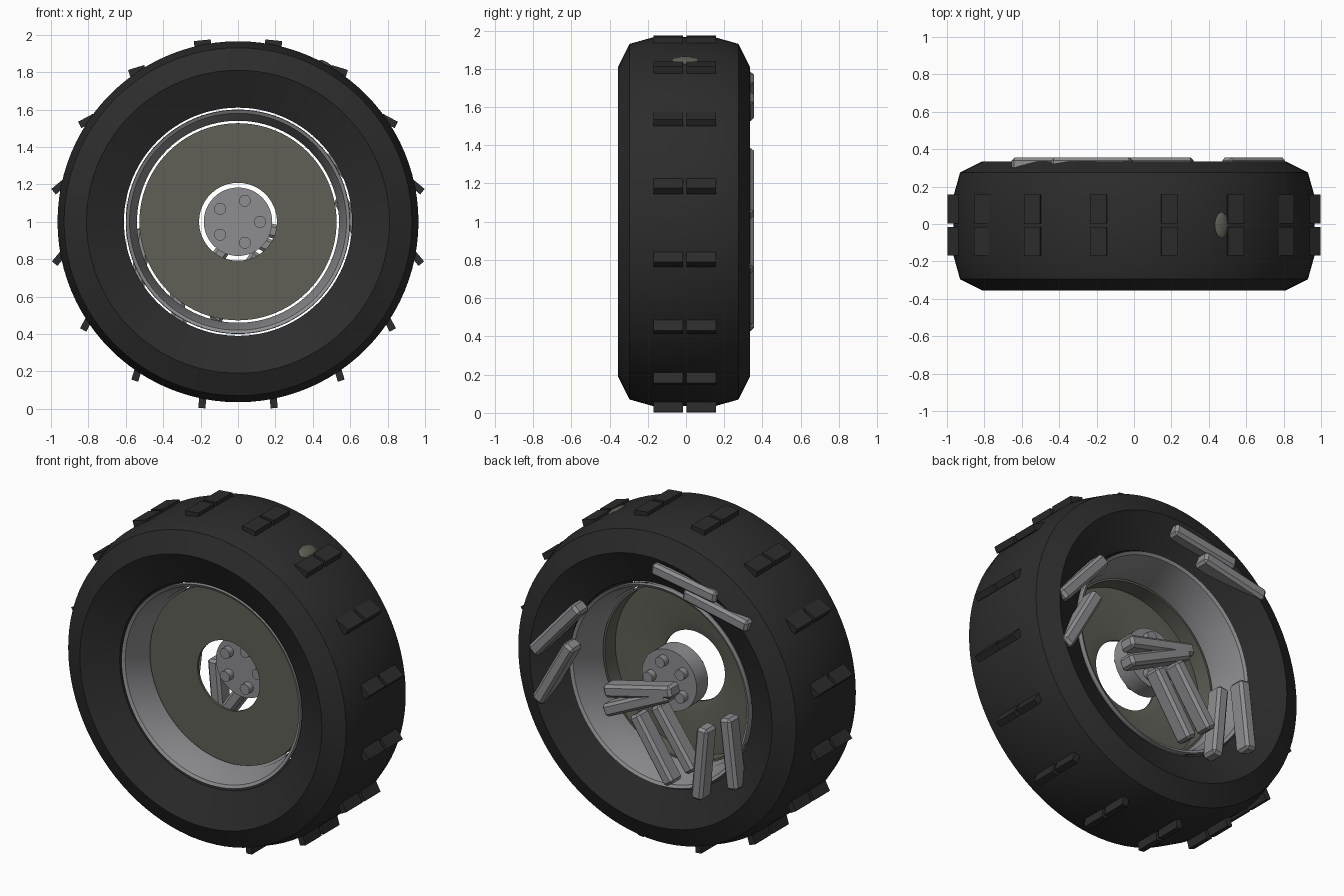
import bpy, bmesh, math
from mathutils import Matrix, Vector

cube = bpy.data.objects.get("Cube")
if cube:
    bpy.data.objects.remove(cube, do_unlink=True)

CENTRE = Vector((0, 0, 1))


def material(name, rgb):
    m = bpy.data.materials.new(name)
    m.use_nodes = True
    m.diffuse_color = (*rgb, 1)
    m.node_tree.nodes["Principled BSDF"].inputs["Base Color"].default_value = (*rgb, 1)
    m.roughness = 0.6
    return m


RUBBER = material("black_rubber", (0.025, 0.025, 0.025))
METAL = material("grey_metal", (0.27, 0.27, 0.28))
OLIVE = material("olive_steel", (0.115, 0.115, 0.095))


def finish(name, bm, mat, smooth=False):
    bmesh.ops.recalc_face_normals(bm, faces=bm.faces)
    mesh = bpy.data.meshes.new(name)
    bm.to_mesh(mesh)
    bm.free()
    mesh.materials.append(mat)
    ob = bpy.data.objects.new(name, mesh)
    bpy.context.collection.objects.link(ob)
    if smooth:
        bpy.ops.object.select_all(action='DESELECT')
        ob.select_set(True)
        bpy.context.view_layer.objects.active = ob
        bpy.ops.object.shade_smooth_by_angle(angle=math.radians(20))
    return ob


def lathe(name, profile, mat, steps=96):
    """Spin a closed (radius, y) outline around the axle."""
    bm = bmesh.new()
    rings = []
    for i in range(steps):
        a = math.tau * i / steps
        rings.append([bm.verts.new((r * math.cos(a), y, 1 + r * math.sin(a)))
                      for r, y in profile])
    n = len(profile)
    for i in range(steps):
        p, q = rings[i], rings[(i + 1) % steps]
        for j in range(n):
            k = (j + 1) % n
            bm.faces.new((p[j], p[k], q[k], q[j]))
    return finish(name, bm, mat, True)


def add_box(bm, size, matrix):
    bmesh.ops.create_cube(bm, size=1, matrix=matrix @ Matrix.Diagonal((*size, 1)))


def add_cylinder(bm, radius, y0, y1, x=0, z=1, sides=24):
    m = Matrix.Translation((x, (y0 + y1) / 2, z)) @ Matrix.Rotation(math.pi / 2, 4, 'X')
    bmesh.ops.create_cone(bm, cap_ends=True, segments=sides, radius1=radius,
                          radius2=radius, depth=y1 - y0, matrix=m)


# Tyre: half outline mirrored across its middle plane
half = [(0.61, 0.25), (0.81, 0.345), (0.93, 0.285), (0.965, 0.16)]
lathe("tyre", [(r, y - 0.01) for r, y in half]
      + [(r, -y - 0.01) for r, y in reversed(half)], RUBBER)

# Rim barrel: thin waisted shell with lips
shell = [(0.598, -0.26), (0.58, -0.25), (0.54, -0.1), (0.54, 0.1), (0.58, 0.25), (0.598, 0.26)]
lathe("rim", shell + [(0.6, 0.24), (0.55, 0.09), (0.55, -0.09), (0.6, -0.24)], METAL)

# Wheel disc: shallow pan open to the back with a centre hole
lathe("wheel_disc", [(0.208, -0.09), (0.527, -0.09), (0.527, 0.04), (0.515, 0.04),
                     (0.515, -0.06), (0.27, -0.06), (0.208, -0.075)], OLIVE)

# Hub and wheel bolts
bm = bmesh.new()
add_cylinder(bm, 0.183, 0.05, 0.16, sides=48)
finish("hub", bm, METAL, True)
bm = bmesh.new()
for i in range(5):
    a = math.tau * i / 5
    add_cylinder(bm, 0.032, 0.01, 0.2, 0.118 * math.cos(a), 1 + 0.118 * math.sin(a), 16)
finish("wheel_bolts", bm, METAL, True)

# Tread blocks: two rows, each block turning half as fast as its place on the tyre
bm = bmesh.new()
for i in range(16):
    t = math.radians(22.5 * (i - 7.5))
    for y in (-0.093, 0.08):
        place = CENTRE + Vector((0.97 * math.sin(t), y, 0.97 * math.cos(t)))
        add_box(bm, (0.09, 0.153, 0.038),
                Matrix.Translation(place) @ Matrix.Rotation(t / 2, 4, 'Y'))
finish("tread_blocks", bm, RUBBER)

# Loose spoke bars in five pairs at the back: (x, z) of both ends
bars = [
    ((-0.01, 1.75), (-0.44, 1.68)), ((-0.22, 1.65), (-0.65, 1.56)),
    ((0.79, 1.03), (0.49, 1.37)), ((0.76, 0.74), (0.54, 1.13)),
    ((0.31, 0.92), (-0.14, 1.03)), ((0.31, 0.8), (-0.11, 1.0)),
    ((0.11, 0.83), (-0.13, 0.47)), ((-0.03, 0.92), (-0.27, 0.58)),
    ((-0.35, 0.87), (-0.31, 0.43)), ((-0.5, 0.97), (-0.55, 0.55)),
]
bm = bmesh.new()
for (x0, z0), (x1, z1) in bars:
    turn = Matrix.Rotation(-math.atan2(z1 - z0, x1 - x0), 4, 'Y')
    add_box(bm, (math.hypot(x1 - x0, z1 - z0), 0.105, 0.075),
            Matrix.Translation(((x0 + x1) / 2, 0.302, (z0 + z1) / 2)) @ turn)
spokes = finish("spoke_bars", bm, METAL)
bevel = spokes.modifiers.new("bevel", 'BEVEL')
bevel.width = 0.016
bevel.segments = 1

# Valve cap poking through the tread
bm = bmesh.new()
tilt = math.radians(29)
place = CENTRE + Vector((0.962 * math.sin(tilt), -0.005, 0.962 * math.cos(tilt)))
bmesh.ops.create_uvsphere(bm, u_segments=20, v_segments=10, radius=1,
                          matrix=Matrix.Translation(place) @ Matrix.Rotation(tilt, 4, 'Y')
                          @ Matrix.Diagonal((0.04, 0.07, 0.015, 1)))
finish("valve_cap", bm, OLIVE, True)
